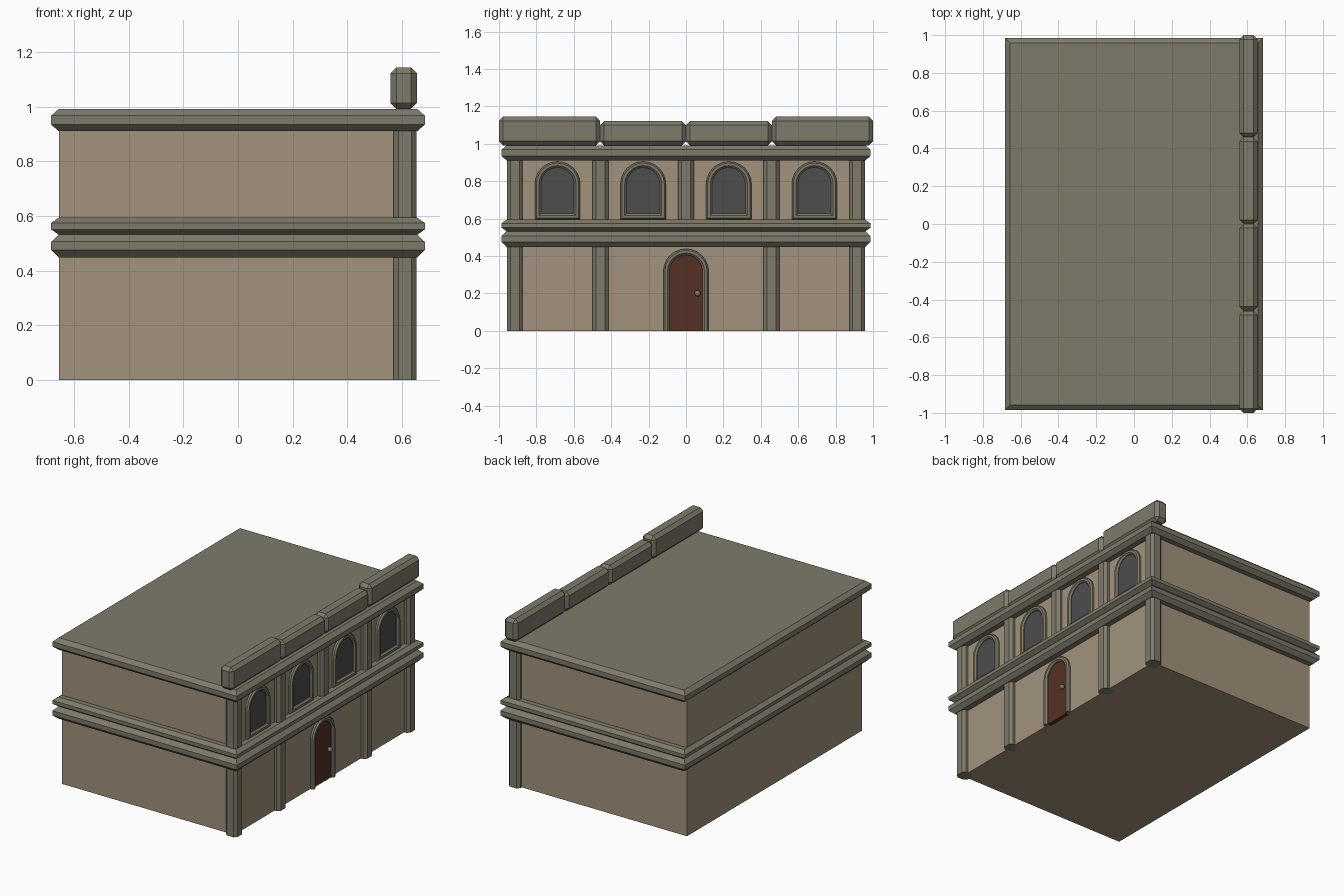
import bpy, bmesh
from math import pi, cos, sin

if "Cube" in bpy.data.objects:
    bpy.data.objects.remove(bpy.data.objects["Cube"])


def material(name, rgb):
    m = bpy.data.materials.new(name)
    m.diffuse_color = (*rgb, 1)
    m.use_nodes = True
    m.node_tree.nodes["Principled BSDF"].inputs["Base Color"].default_value = m.diffuse_color
    return m


WALL = material("sandy_plaster", (0.36, 0.29, 0.20))
TRIM = material("stone_trim", (0.21, 0.195, 0.145))
GLASS = material("dark_glass", (0.075, 0.075, 0.078))
WOOD = material("brown_wood", (0.09, 0.03, 0.018))


def add_object(name, bm, mat):
    bmesh.ops.recalc_face_normals(bm, faces=bm.faces)
    me = bpy.data.meshes.new(name)
    bm.to_mesh(me)
    bm.free()
    me.materials.append(mat)
    ob = bpy.data.objects.new(name, me)
    bpy.context.collection.objects.link(ob)
    return ob


def box(name, x, y, z, mat, bevel=0, vertical_only=False):
    """Box between (min, max) pairs with optional chamfered edges."""
    bm = bmesh.new()
    bmesh.ops.create_cube(bm, size=1)
    for v in bm.verts:
        v.co = [(a + b) / 2 + c * (b - a) for c, (a, b) in zip(v.co, (x, y, z))]
    if bevel:
        edges = [e for e in bm.edges if not vertical_only
                 or abs(e.verts[0].co.z - e.verts[1].co.z) > 0.01]
        bmesh.ops.bevel(bm, geom=edges, offset=bevel, segments=1,
                        profile=0.5, affect='EDGES')
    return add_object(name, bm, mat)


def slab(name, z0, z1, chamfer):
    """Cornice slab chamfered above and below only."""
    bm = bmesh.new()
    rings = []
    for z, inset in ((z0, 0.027), (z0 + chamfer, 0), (z1 - chamfer, 0), (z1, 0.027)):
        hx, hy = 0.684 - inset, 0.986 - inset
        rings.append([bm.verts.new((sx * hx, sy * hy, z))
                      for sx, sy in ((-1, -1), (1, -1), (1, 1), (-1, 1))])
    for a, b in zip(rings, rings[1:]):
        for i in range(4):
            j = (i + 1) % 4
            bm.faces.new((a[i], a[j], b[j], b[i]))
    bm.faces.new(rings[0])
    bm.faces.new(rings[-1])
    add_object(name, bm, TRIM)


def arch(x, yc, hw, z0, spring, n=12):
    """Round-headed outline from bottom right over the top to bottom left."""
    pts = [(x, yc + hw, z0)]
    pts += [(x, yc + hw * cos(pi * i / n), spring + hw * sin(pi * i / n))
            for i in range(n + 1)]
    return pts + [(x, yc - hw, z0)]


def arch_panel(name, x, yc, hw, z0, spring, mat):
    bm = bmesh.new()
    face = bm.faces.new([bm.verts.new(p) for p in arch(x, yc, hw, z0, spring)])
    ext = bmesh.ops.extrude_face_region(bm, geom=[face])
    for v in ext["geom"]:
        if isinstance(v, bmesh.types.BMVert):
            v.co.x = 0.60
    add_object(name, bm, mat)


def arch_frame(name, yc, z0, spring, with_sill):
    """Chamfered surround swept around the arch."""
    section = ((0.121, 0.60), (0.121, 0.632), (0.113, 0.642),
               (0.099, 0.642), (0.089, 0.632), (0.089, 0.60))
    bm = bmesh.new()
    rings = []
    for hw, x in section:
        bottom = z0 + (0.121 - hw if with_sill else 0)
        rings.append([bm.verts.new(p) for p in arch(x, yc, hw, bottom, spring)])
    count = len(rings[0])
    for k in range(len(rings)):
        a, b = rings[k], rings[(k + 1) % len(rings)]
        for i in range(count if with_sill else count - 1):
            j = (i + 1) % count
            bm.faces.new((a[i], a[j], b[j], b[i]))
    if not with_sill:
        bm.faces.new([r[0] for r in rings])
        bm.faces.new([r[-1] for r in rings])
    add_object(name, bm, TRIM)


# Main walls
box("walls", (-0.655, 0.62), (-0.925, 0.925), (0, 0.95), WALL)

# Cornices
slab("lower_cornice", 0.449, 0.532, 0.026)
slab("middle_cornice", 0.532, 0.594, 0.019)
slab("roof_cornice", 0.911, 0.992, 0.024)

# Facade pillars; the central one exists only upstairs
for i in range(-2, 3):
    y = i * 0.4575
    span = (y - 0.042, y + 0.042)
    if i:
        box("lower_pillar", (0.569, 0.654), span, (0, 0.46), TRIM, 0.018, True)
    box("upper_pillar", (0.569, 0.654), span, (0.585, 0.92), TRIM, 0.018, True)

# Parapet blocks, the outer pair taller
for s in (-1, 1):
    for name, a, b, top in (("outer_parapet", 0.46, 1.0, 1.145),
                            ("inner_parapet", 0.0, 0.46, 1.122)):
        box(name, (0.558, 0.655), sorted((s * a, s * b)), (0.992, top), TRIM, 0.022)

# Upper windows
for i in (-1.5, -0.5, 0.5, 1.5):
    y = i * 0.458
    arch_frame("window_frame", y, 0.594, 0.784, True)
    arch_panel("window_glass", 0.627, y, 0.092, 0.62, 0.784, GLASS)

# Door with knob
arch_frame("door_frame", 0, 0, 0.317, False)
arch_panel("door", 0.627, 0, 0.092, 0, 0.317, WOOD)
bpy.ops.mesh.primitive_uv_sphere_add(segments=12, ring_count=8, radius=0.016,
                                     location=(0.638, 0.062, 0.2))
knob = bpy.context.object
knob.name = "door_knob"
knob.data.materials.append(TRIM)
bpy.ops.object.shade_smooth_by_angle()
